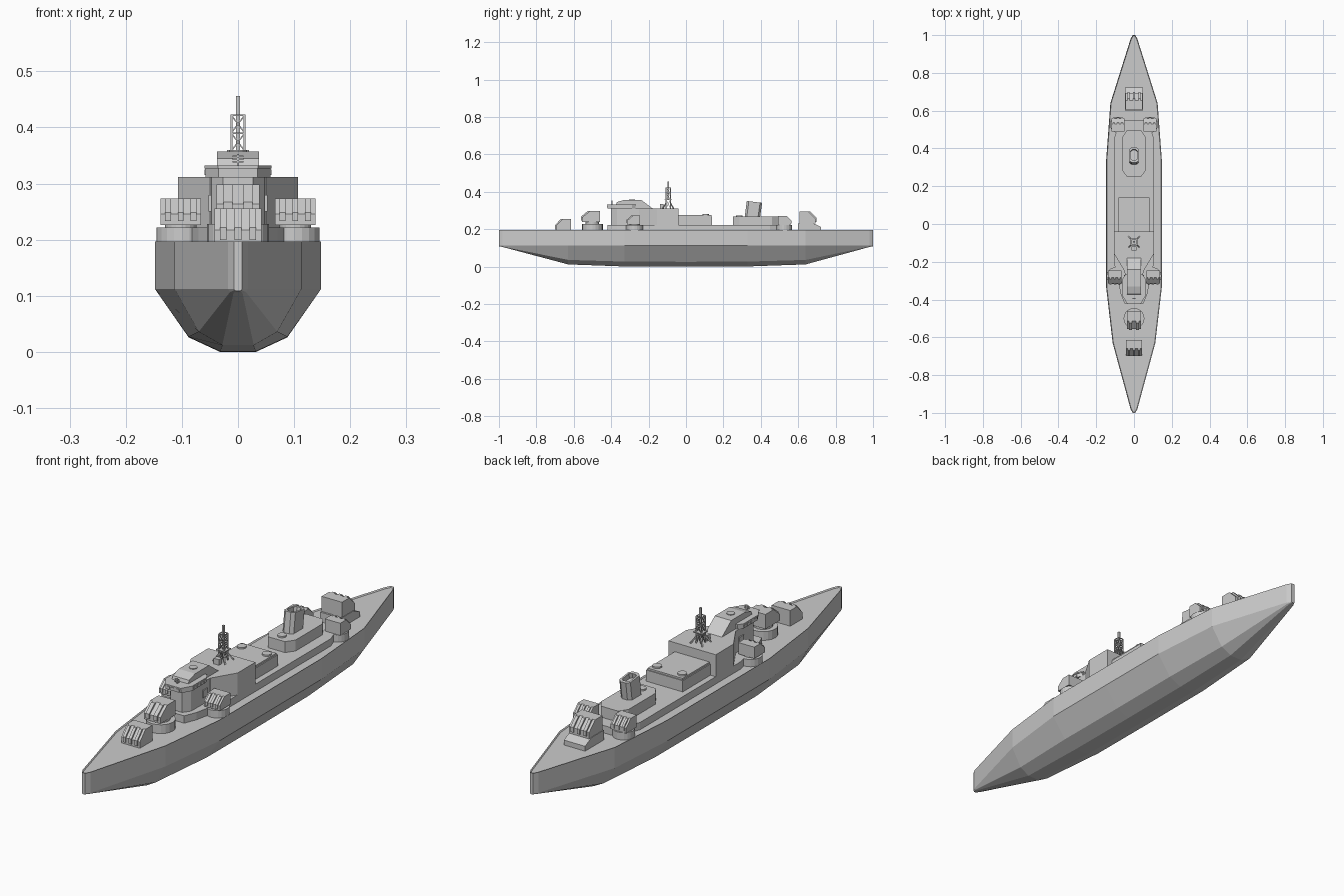
import bpy, bmesh, math
from mathutils import Vector

if "Cube" in bpy.data.objects:
    bpy.data.objects.remove(bpy.data.objects["Cube"])


def finish(bm, name):
    bmesh.ops.remove_doubles(bm, verts=bm.verts, dist=1e-6)
    bmesh.ops.recalc_face_normals(bm, faces=bm.faces)
    me = bpy.data.meshes.new(name)
    bm.to_mesh(me)
    bm.free()
    ob = bpy.data.objects.new(name, me)
    bpy.context.collection.objects.link(ob)
    return ob


def prism(name, pts, axis, lo, hi):
    """Extrude a 2D outline: axis 'z' takes (x, y), axis 'x' takes (y, z)."""
    bm = bmesh.new()
    place = (lambda p, h: (p[0], p[1], h)) if axis == 'z' else (lambda p, h: (h, p[0], p[1]))
    a = [bm.verts.new(place(p, lo)) for p in pts]
    b = [bm.verts.new(place(p, hi)) for p in pts]
    bm.faces.new(a)
    bm.faces.new(b)
    for i in range(len(pts)):
        j = (i + 1) % len(pts)
        bm.faces.new((a[i], a[j], b[j], b[i]))
    return finish(bm, name)


def sym(half):
    return half + [(-x, y) for x, y in reversed(half)]


def box(name, x0, x1, y0, y1, z0, z1):
    return prism(name, [(x0, y0), (x1, y0), (x1, y1), (x0, y1)], 'z', z0, z1)


def disc(name, x, y, r, z0, z1, n=20):
    pts = [(x + r * math.cos(2 * math.pi * i / n), y + r * math.sin(2 * math.pi * i / n)) for i in range(n)]
    return prism(name, pts, 'z', z0, z1)


def beam(name, p, q, r):
    """Thin square bar between two points."""
    p, q = Vector(p), Vector(q)
    bm = bmesh.new()
    rot = (q - p).to_track_quat('Z', 'Y')
    bmesh.ops.create_cube(bm, size=1)
    for v in bm.verts:
        v.co = (p + q) / 2 + rot @ Vector((v.co.x * r * 2, v.co.y * r * 2, v.co.z * (q - p).length))
    return finish(bm, name)


def turret(name, x, y, z, w, length, h, face=-1, guns=3):
    """Sloped gun house with raised gun ports; face -1 looks to the bow."""
    L = length
    prof = [(.5, 0), (.5, .42), (.05, 1), (-.5, 1), (-.5, 0)]
    prism(name, [(y + face * a * L, z + b * h) for a, b in prof], 'x', x - w, x + w)
    ridge = [(.56, .15), (.56, .48), (.17, 1.0), (.0, 1.0), (.4, .15)]
    for i in range(guns):
        c = x + w * 1.9 * ((i + .5) / guns - .5)
        g = w * .42 / guns
        prism(name + "_gun_port", [(y + face * a * L, z + b * h) for a, b in ridge], 'x', c - g, c + g)


# Hull lofted from cross sections: y, deck width, chine (w, z), bottom (w, z)
secs = [(-1, .007, .006, .11, .004, .109), (-.98, .018, .014, .107, .008, .105),
        (-.63, .113, .07, .036, .028, .012), (-.33, .148, .088, .027, .032, .001),
        (0, .148, .088, .026, .032, 0), (.33, .148, .088, .027, .032, .001),
        (.64, .125, .074, .036, .028, .012), (.98, .018, .014, .107, .008, .105),
        (1, .007, .006, .11, .004, .109)]
bm = bmesh.new()
rings = []
for y, w, cw, cz, bw, bz in secs:
    half = [(w, .197), (w, .112), (cw, cz), (bw, bz)]
    rings.append([bm.verts.new((x, y, z)) for x, z in sym(half)])
for a, b in zip(rings, rings[1:]):
    for i in range(7):
        bm.faces.new((a[i], a[i + 1], b[i + 1], b[i]))
bm.faces.new(rings[0])
bm.faces.new(rings[-1])
# Sunken deck inside a thin bulwark
deck = bm.faces.new([r[0] for r in rings] + [r[7] for r in reversed(rings)])
bmesh.ops.recalc_face_normals(bm, faces=bm.faces)
bmesh.ops.inset_region(bm, faces=[deck], thickness=.004, depth=0)
for v in deck.verts:
    v.co.z -= .005
finish(bm, "hull")
DECK = .19

# Long deckhouse base and superstructure blocks
prism("deckhouse_base", sym([(.05, -.42), (.07, -.37), (.107, -.2), (.107, .45), (.07, .55)]), 'z', DECK, .222)
prism("bridge_block", sym([(.05, -.25), (.107, -.155), (.107, -.04)]), 'z', .22, .312)
prism("bridge_tower", sym([(.027, -.40), (.047, -.37), (.05, -.2)]), 'z', .22, .312)
prism("bridge_deck", sym([(.035, -.42), (.058, -.38), (.058, -.29), (.045, -.27)]), 'z', .311, .331)
prism("bridge_rail", sym([(.036, -.423), (.06, -.382), (.06, -.288), (.046, -.267)]), 'z', .327, .332)
prism("bridge_roof", [(-.375, .33), (-.37, .345), (-.33, .357), (-.24, .357), (-.18, .312), (-.27, .312)],
      'x', -.037, .037)
disc("roof_hatch", 0, -.29, .016, .355, .36, 12)
for i in range(-1, 2):
    box("bridge_window", i * .021 - .007, i * .021 + .007, -.4225, -.418, .315, .325)
for s in (-1, 1):
    for i in range(4):
        y = -.37 + i * .022
        box("side_window", s * .058 - .002, s * .058 + .002, y, y + .014, .315, .325)
    box("side_door", s * .05 - .003, s * .05 + .003, -.3, -.27, .25, .28)

# Small rangefinder in front of the roof
beam("rangefinder_post", (0, -.395, .33), (0, -.395, .353), .002)
for z in (.339, .344, .349):
    beam("rangefinder_arm", (-.01, -.395, z), (.01, -.395, z), .0015)

# Midships house with vents
box("midships_house", -.083, .083, -.045, .14, .22, .268)
box("midships_roof", -.079, .079, -.045, .136, .267, .275)
for s in (-1, 1):
    disc("roof_vent", s * .057, .105, .018, .274, .281)

# Aft deckhouse and funnel
prism("aft_deckhouse", sym([(.038, .25), (.062, .285), (.062, .46), (.038, .495)]), 'z', .22, .267)
disc("deckhouse_vent", 0, .285, .017, .266, .273)
bm = bmesh.new()
loops = []
for y, z, k in ((.355, .265, 1), (.366, .346, 1), (.366, .346, .7), (.362, .325, .7)):
    half = [(.012, -.041), (.025, -.03), (.025, .03), (.012, .041)]
    loops.append([bm.verts.new((x * k, y + d * k, z - d * k * .12 * (z > .3))) for x, d in sym(half)])
for a, b in zip(loops, loops[1:]):
    for i in range(8):
        j = (i + 1) % 8
        bm.faces.new((a[i], a[j], b[j], b[i]))
bm.faces.new(loops[0])
bm.faces.new(loops[-1])
finish(bm, "funnel")

# Main turrets along the centre line
turret("bow_turret", 0, -.655, DECK, .042, .08, .066)
disc("upper_barbette", 0, -.5, .055, DECK, .228)
disc("upper_barbette_neck", 0, -.5, .036, .225, .24)
turret("upper_turret", 0, -.508, .238, .038, .096, .06, guns=2)
prism("stern_turret_base", [(.60, DECK), (.60, .232), (.68, .232), (.722, .212), (.722, DECK)], 'x', -.048, .048)
turret("stern_turret", 0, .65, .23, .046, .085, .064, face=1)

# Secondary turrets on both sides
for s in (-1, 1):
    disc("side_barbette", s * .1, -.275, .045, DECK, .222)
    disc("side_turret_neck", s * .102, -.275, .028, .22, .228)
    turret("side_turret", s * .102, -.28, .226, .036, .07, .047)
    disc("aft_barbette", s * .085, .525, .042, DECK, .222)
    turret("aft_side_turret", s * .085, .525, .222, .035, .068, .05, face=1)

# Lattice mast
MY, W = -.095, .012
corners = [(-W, -W), (W, -W), (W, W), (-W, W)]
levels = [.312, .358, .39, .422]
for i, (x, y) in enumerate(corners):
    x2, y2 = corners[(i + 1) % 4]
    beam("mast_leg", (x, MY + y, .31), (x, MY + y, .422), .0018)
    beam("mast_foot", (x * 2.3, MY + y * 2.3, .312), (x, MY + y, .34), .0025)
    for lo, hi in zip(levels, levels[1:]):
        beam("mast_brace", (x, MY + y, lo), (x2, MY + y2, hi), .0012)
        beam("mast_brace", (x2, MY + y2, lo), (x, MY + y, hi), .0012)
        beam("mast_ring", (x, MY + y, hi), (x2, MY + y2, hi), .0014)
box("mast_platform", -.02, .02, MY - .02, MY + .02, .356, .36)
beam("mast_pole", (0, MY, .36), (0, MY, .456), .004)
box("mast_locker", -.012, .012, -.14, -.12, .31, .335)
